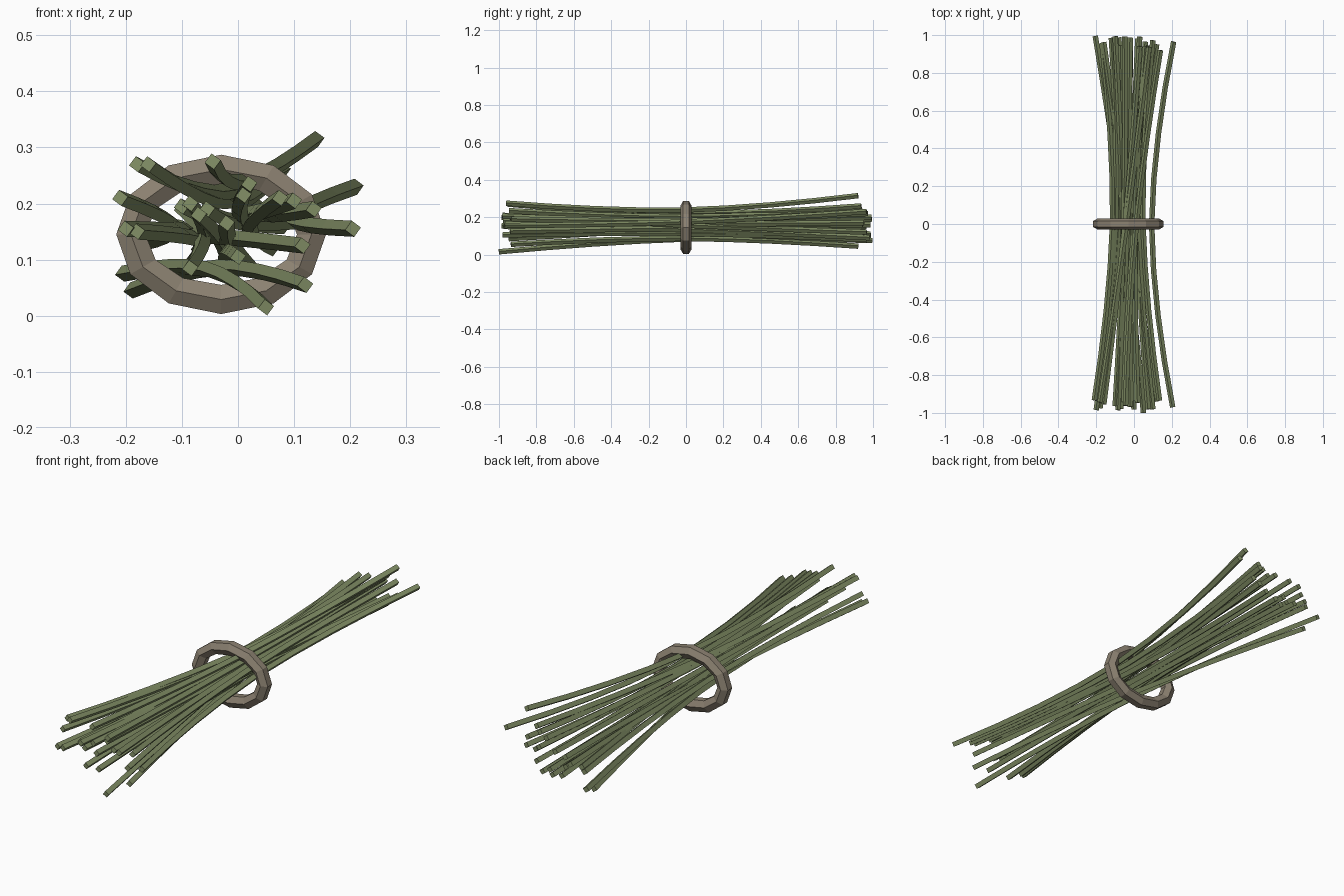
import bpy
import bmesh
import math
import random
from mathutils import Vector

random.seed(4)
cube = bpy.data.objects.get("Cube")
if cube:
    bpy.data.objects.remove(cube, do_unlink=True)


def make_material(name, colour):
    mat = bpy.data.materials.new(name)
    mat.use_nodes = True
    rgba = (*colour, 1)
    mat.diffuse_color = rgba
    shader = mat.node_tree.nodes["Principled BSDF"]
    shader.inputs["Base Color"].default_value = rgba
    shader.inputs["Roughness"].default_value = 0.9
    return mat


def skin(name, sections, material, closed=False):
    """Join a row of equal cross-sections into one flat-shaded mesh."""
    bm = bmesh.new()
    loops = [[bm.verts.new(point) for point in section] for section in sections]
    pairs = list(zip(loops, loops[1:]))
    if closed:
        pairs.append((loops[-1], loops[0]))
    else:
        bm.faces.new(loops[0])
        bm.faces.new(loops[-1])
    for first, second in pairs:
        for i in range(len(first)):
            bm.faces.new((first[i - 1], first[i], second[i], second[i - 1]))
    bmesh.ops.recalc_face_normals(bm, faces=bm.faces)
    mesh = bpy.data.meshes.new(name)
    bm.to_mesh(mesh)
    bm.free()
    mesh.materials.append(material)
    obj = bpy.data.objects.new(name, mesh)
    bpy.context.collection.objects.link(obj)
    return obj


def circle(count, turn=0.0):
    angles = [turn + math.tau * i / count for i in range(count)]
    return [(math.cos(a), math.sin(a)) for a in angles]


green = make_material("stem green", (0.22, 0.27, 0.13))
brown = make_material("binding brown", (0.26, 0.22, 0.165))

# Binding ring: oval loop of twelve segments with a six-sided section
ring_centre = Vector((-0.03, 0, 0.145))
ring_sections = []
for c, s in circle(12):
    ring_sections.append([
        ring_centre + Vector(((0.161 + 0.03 * out) * c, 0.03 * depth,
                              (0.116 + 0.03 * out) * s))
        for depth, out in circle(6)])
skin("binding_ring", ring_sections, brown, closed=True)

# Stems: front tip x, z and back tip x, z; each is pinched in at the ring
stem_tips = [
    (-.18, .27, .08, .26), (-.16, .27, .03, .22), (-.21, .21, -.17, .13),
    (-.2, .155, -.12, .16), (-.18, .15, -.07, .12), (-.045, .275, .14, .315),
    (.02, .235, .06, .24), (.01, .215, .08, .16), (-.085, .2, -.08, .1),
    (-.07, .18, -.02, .11), (-.055, .19, .12, .17), (-.02, .165, .02, .09),
    (.1, .205, .03, .2), (.135, .19, .1, .22), (.205, .155, .21, .23),
    (.115, .125, -.16, .15), (.12, .055, -.19, .045), (.05, .015, -.205, .075),
    (0, .105, -.02, .08), (-.085, .085, -.1, .19), (-.1, .195, -.05, .2),
    (.075, .21, .06, .12),
]
spans = 8
for number, (fx, fz, bx, bz) in enumerate(stem_tips, 1):
    # The lowest front stems are longest, the outermost back ones shortest
    reach = 1 if fz < 0.02 else random.uniform(0.93, 0.99)
    front = Vector((fx, -reach, fz))
    back_reach = 0.92 if bz > 0.3 or bz < 0.05 else random.uniform(0.93, 1)
    back = Vector((bx, back_reach, bz))
    average = (front + back) / 2
    spread = average - ring_centre
    middle = ring_centre + Vector((spread.x * 0.52, spread.y, spread.z * 0.62))
    sections = []
    for step in range(spans + 1):
        t = 2 * step / spans - 1
        flare = abs(t) ** 1.7
        point = middle + (back - front) * t / 2 + (average - middle) * flare
        slope = (back - front) / 2 + (average - middle) * 2 * t
        along = slope.normalized()
        side = along.cross(Vector((0, 0, 1))).normalized()
        up = side.cross(along)
        sections.append([point + (side * c + up * s) * 0.0145
                         for c, s in circle(4, 0.15)])
    skin(f"stem_{number}", sections, green)
